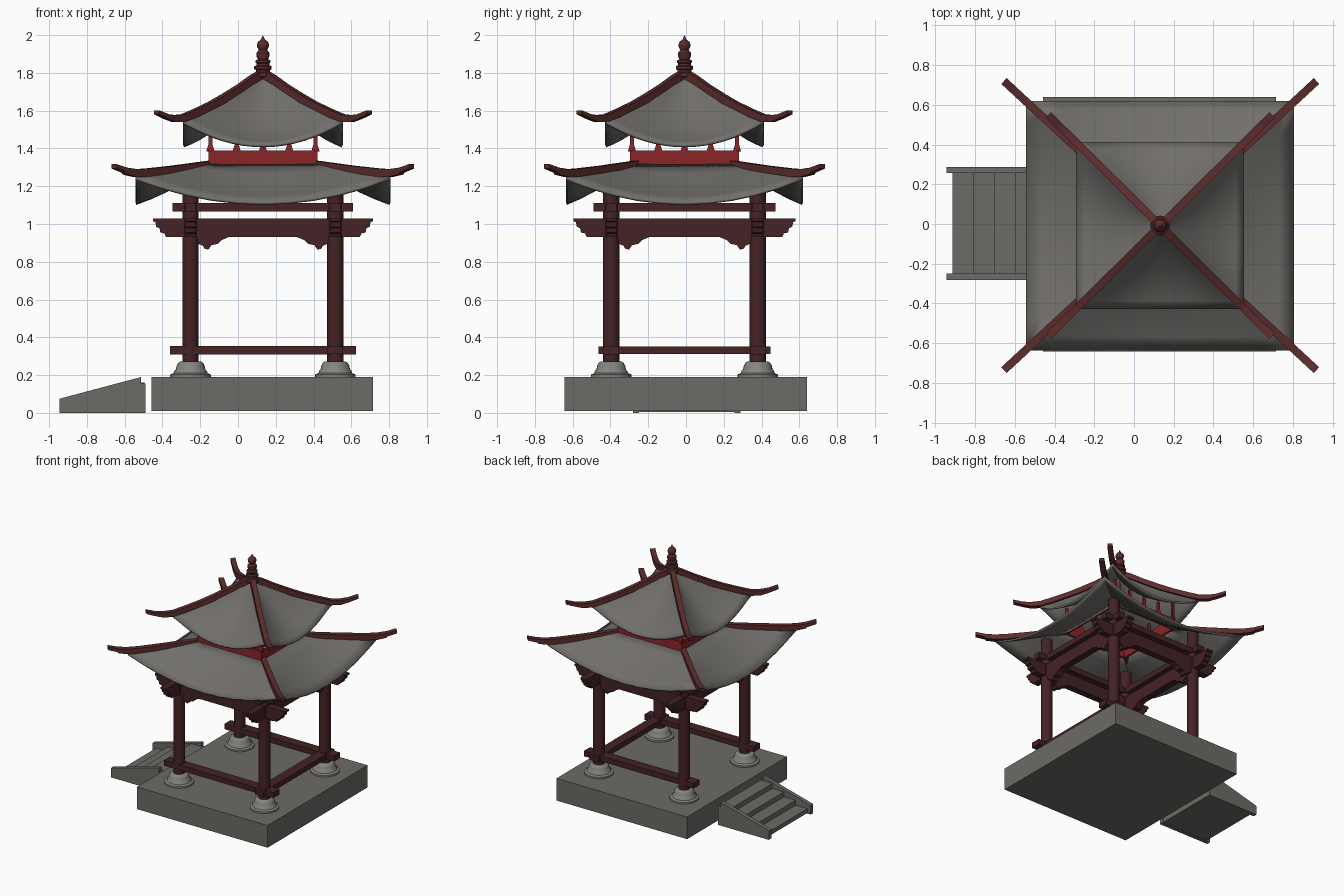
import bpy, bmesh, math
from mathutils import Vector

if "Cube" in bpy.data.objects:
    bpy.data.objects.remove(bpy.data.objects["Cube"])

CX, CY = 0.132, -0.008      # pavilion axis
LX, LY = 0.383, 0.388       # column offsets from the axis


def material(name, rgb):
    m = bpy.data.materials.new(name)
    m.diffuse_color = (*rgb, 1)
    m.use_nodes = True
    m.node_tree.nodes["Principled BSDF"].inputs["Base Color"].default_value = m.diffuse_color
    return m


STONE = material("warm grey stone", (0.155, 0.147, 0.135))
TILE = material("grey roof tile", (0.165, 0.157, 0.145))
PALE = material("pale column stone", (0.23, 0.23, 0.22))
MAROON = material("dark maroon wood", (0.058, 0.016, 0.018))
RIDGE = material("ridge red", (0.105, 0.025, 0.025))
RED = material("bright red", (0.26, 0.018, 0.02))


def finish(name, bm, mat, smooth=False):
    bmesh.ops.recalc_face_normals(bm, faces=bm.faces)
    me = bpy.data.meshes.new(name)
    bm.to_mesh(me)
    bm.free()
    ob = bpy.data.objects.new(name, me)
    bpy.context.collection.objects.link(ob)
    me.materials.append(mat)
    if smooth:
        bpy.ops.object.select_all(action='DESELECT')
        ob.select_set(True)
        bpy.context.view_layer.objects.active = ob
        bpy.ops.object.shade_smooth_by_angle(angle=math.radians(35))
    return ob


def box(name, x0, x1, y0, y1, z0, z1, mat):
    bm = bmesh.new()
    bmesh.ops.create_cube(bm, size=1)
    for v in bm.verts:
        v.co = ((x0 + x1) / 2 + v.co.x * (x1 - x0),
                (y0 + y1) / 2 + v.co.y * (y1 - y0),
                (z0 + z1) / 2 + v.co.z * (z1 - z0))
    return finish(name, bm, mat)


def prism(name, outline, along, across, width, mat):
    """Extrude a (u, z) outline; along is 'x' or 'y', across the other coordinate."""
    bm = bmesh.new()

    def co(u, z, w):
        return (u, across + w, z) if along == 'x' else (across + w, u, z)
    f = bm.faces.new([bm.verts.new(co(u, z, -width / 2)) for u, z in outline])
    r = bmesh.ops.extrude_face_region(bm, geom=[f])
    d = Vector((0, width, 0)) if along == 'x' else Vector((width, 0, 0))
    bmesh.ops.translate(bm, vec=d, verts=[v for v in r["geom"] if isinstance(v, bmesh.types.BMVert)])
    return finish(name, bm, mat)


def lathe(name, profile, x, y, mat, n=24):
    bm = bmesh.new()
    vs = [bm.verts.new((x + r, y, z)) for r, z in profile]
    es = [bm.edges.new(p) for p in zip(vs, vs[1:])]
    bmesh.ops.spin(bm, geom=vs + es, cent=(x, y, 0), axis=(0, 0, 1), angle=2 * math.pi, steps=n)
    bmesh.ops.remove_doubles(bm, verts=bm.verts, dist=1e-4)
    return finish(name, bm, mat, True)


def roof(name, inner, hx, hy, ridge_z, mid_z, ns, nt):
    """Four curved panels; eaves sag from the corners to the middle of each side."""
    bm = bmesh.new()
    corners = [(-1, -1), (1, -1), (1, 1), (-1, 1)]
    for k in range(4):
        a, b = corners[k], corners[(k + 1) % 4]
        rows = []
        for i in range(ns + 1):
            s = i / ns
            ex, ey = inner + (hx - inner) * s, inner + (hy - inner) * s
            row = []
            for j in range(nt + 1):
                t = 2 * j / nt - 1
                px = a[0] + (b[0] - a[0]) * (t + 1) / 2
                py = a[1] + (b[1] - a[1]) * (t + 1) / 2
                z = mid_z(s) + (ridge_z(s) - mid_z(s)) * t * t
                row.append(bm.verts.new((CX + px * ex, CY + py * ey, z)))
            rows.append(row)
        for r0, r1 in zip(rows, rows[1:]):
            for j in range(nt):
                bm.faces.new((r0[j], r1[j], r1[j + 1], r0[j + 1]))
    bmesh.ops.remove_doubles(bm, verts=bm.verts, dist=1e-4)
    ob = finish(name, bm, TILE, True)
    if ob.data.polygons[0].normal.z < 0:
        ob.data.flip_normals()
    m = ob.modifiers.new("thickness", 'SOLIDIFY')
    m.thickness, m.offset = 0.015, -1
    return ob


def ridges(name, path, aspect, width):
    """Hip ridges: path holds (x offset, bottom z, top z)."""
    for k, (sx, sy) in enumerate([(-1, -1), (1, -1), (1, 1), (-1, 1)]):
        d = Vector((sx, sy * aspect, 0))
        side = Vector((-d.y, d.x, 0)).normalized() * width / 2
        bm = bmesh.new()
        rings = []
        for h, z0, z1 in path:
            c = Vector((CX, CY, 0)) + d * h
            rings.append([bm.verts.new(c + side * q + Vector((0, 0, z)))
                          for q, z in ((-1, z0), (1, z0), (1, z1), (-1, z1))])
        for a, b in zip(rings, rings[1:]):
            for i in range(4):
                bm.faces.new((a[i], a[(i + 1) % 4], b[(i + 1) % 4], b[i]))
        bm.faces.new(rings[0])
        bm.faces.new(rings[-1])
        finish(f"{name}_{k}", bm, RIDGE)


# Platform
box("platform", -0.458, 0.715, -0.642, 0.64, 0.01, 0.19, STONE)

# Stairs on the left side
cheek = [(-0.945, 0), (-0.49, 0), (-0.49, 0.155), (-0.513, 0.155), (-0.513, 0.19), (-0.945, 0.075)]
for y, n in ((-0.265, "front"), (0.272, "back")):
    prism(f"stair_cheek_{n}", cheek, 'x', y, 0.032, STONE)
steps = [(-0.495, 0.005), (-0.915, 0.005)]
for i in range(4):
    x, z = -0.915 + 0.105 * i, 0.04 * (i + 1)
    steps += [(x, z), (min(x + 0.105, -0.495), z)]
prism("stair_steps", steps, 'x', 0.003, 0.51, STONE)

# Columns and their stone feet
foot = [(0, 0.19), (0.108, 0.19), (0.108, 0.203), (0.09, 0.21), (0.086, 0.222), (0.078, 0.23),
        (0.074, 0.25), (0.066, 0.265), (0.055, 0.272), (0, 0.272)]
for sx in (-1, 1):
    for sy in (-1, 1):
        x, y = CX + sx * LX, CY + sy * LY
        lathe(f"column_foot_{sx}_{sy}", foot, x, y, PALE)
        lathe(f"column_{sx}_{sy}", [(0, 0.27), (0.043, 0.27), (0.043, 1.25), (0, 1.25)], x, y, MAROON, 20)

# Low rails, open on the stair side
for s in (-1, 1):
    y = CY + s * LY
    box(f"low_rail_x_{s}", CX - 0.492, CX + 0.492, y - 0.04, y + 0.04, 0.31, 0.353, MAROON)
box("low_rail_right", CX + LX - 0.04, CX + LX + 0.04, CY - 0.455, CY + 0.455, 0.311, 0.352, MAROON)

# Carved main beams with brackets, and plain upper beams
half = [(0.2, 1.03), (0.2, 1.015), (0.187, 1.01), (0.182, 0.985), (0.165, 0.978), (0.16, 0.955),
        (0.138, 0.95), (0.13, 0.93), (-0.035, 0.93), (-0.04, 0.895), (-0.065, 0.885), (-0.075, 0.868),
        (-0.095, 0.865), (-0.11, 0.888), (-0.145, 0.895), (-0.165, 0.915), (-0.2, 0.93)]
for axis, c, L, oc, oL in (('x', CX, LX, CY, LY), ('y', CY, LY, CX, LX)):
    outline = [(c + L + u, z) for u, z in half] + [(c - L - u, z) for u, z in reversed(half)]
    upper = [(c + q * (L + 0.095), z) for q, z in ((-1, 1.065), (1, 1.065), (1, 1.11), (-1, 1.11))]
    for s in (-1, 1):
        prism(f"carved_beam_{axis}_{s}", outline, axis, oc + s * oL, 0.055, MAROON)
        prism(f"upper_beam_{axis}_{s}", upper, axis, oc + s * oL, 0.055, MAROON)

# Lower and upper roofs
roof("lower_roof", 0.285, 0.675, 0.628, lambda s: 1.318 - 0.09 * s + 0.02 * s * s,
     lambda s: 1.318 - 0.27 * s + 0.067 * s * s, 5, 10)
roof("upper_roof", 0.004, 0.423, 0.42, lambda s: 1.795 - 0.36 * s + 0.11 * s * s,
     lambda s: 1.795 - 0.6 * s + 0.225 * s * s, 10, 16)
ridges("lower_ridge", [(0.28, 1.30, 1.335), (0.48, 1.27, 1.308), (0.62, 1.25, 1.293), (0.68, 1.25, 1.291),
                       (0.73, 1.262, 1.298), (0.735, 1.272, 1.299), (0.787, 1.293, 1.317)], 0.925, 0.04)
ridges("upper_ridge", [(0.01, 1.77, 1.815), (0.06, 1.74, 1.785), (0.125, 1.695, 1.738), (0.21, 1.64, 1.685),
                       (0.28, 1.605, 1.645), (0.36, 1.565, 1.607), (0.42, 1.542, 1.581), (0.47, 1.54, 1.576),
                       (0.51, 1.555, 1.581), (0.563, 1.58, 1.602)], 0.99, 0.038)

# Red lantern storey: low wall and small flared posts
W = 0.288
for s in (-1, 1):
    x, y = CX + s * (W - 0.008), CY + s * (W - 0.008)
    box(f"lantern_wall_x_{s}", CX - W, CX + W, y - 0.008, y + 0.008, 1.30, 1.39, RED)
    box(f"lantern_wall_y_{s}", x - 0.008, x + 0.008, CY - W, CY + W, 1.30, 1.39, RED)
    for k in range(-2, 3):
        for axis, c, w in (('x', CX, y), ('y', CY, x)):
            u = c + k * 0.139
            top = 1.47 + 0.012 * k * k
            post = [(u - 0.022, 1.385), (u + 0.022, 1.385), (u + 0.011, 1.42), (u + 0.011, top),
                    (u - 0.011, top), (u - 0.011, 1.42)]
            prism(f"lantern_post_{axis}_{s}_{k}", post, axis, w, 0.016, RED)

# Finial
lathe("finial", [(0, 1.77), (0.05, 1.78), (0.05, 1.80), (0.038, 1.805), (0.038, 1.815), (0.046, 1.82), (0.046, 1.835),
                 (0.034, 1.84), (0.034, 1.85), (0.04, 1.855), (0.04, 1.865), (0.027, 1.872), (0.035, 1.89),
                 (0.035, 1.905), (0.022, 1.922), (0.03, 1.935), (0.032, 1.95), (0.026, 1.965), (0.012, 1.975),
                 (0.007, 1.985), (0, 2.0)], CX, CY, RIDGE, 20)
